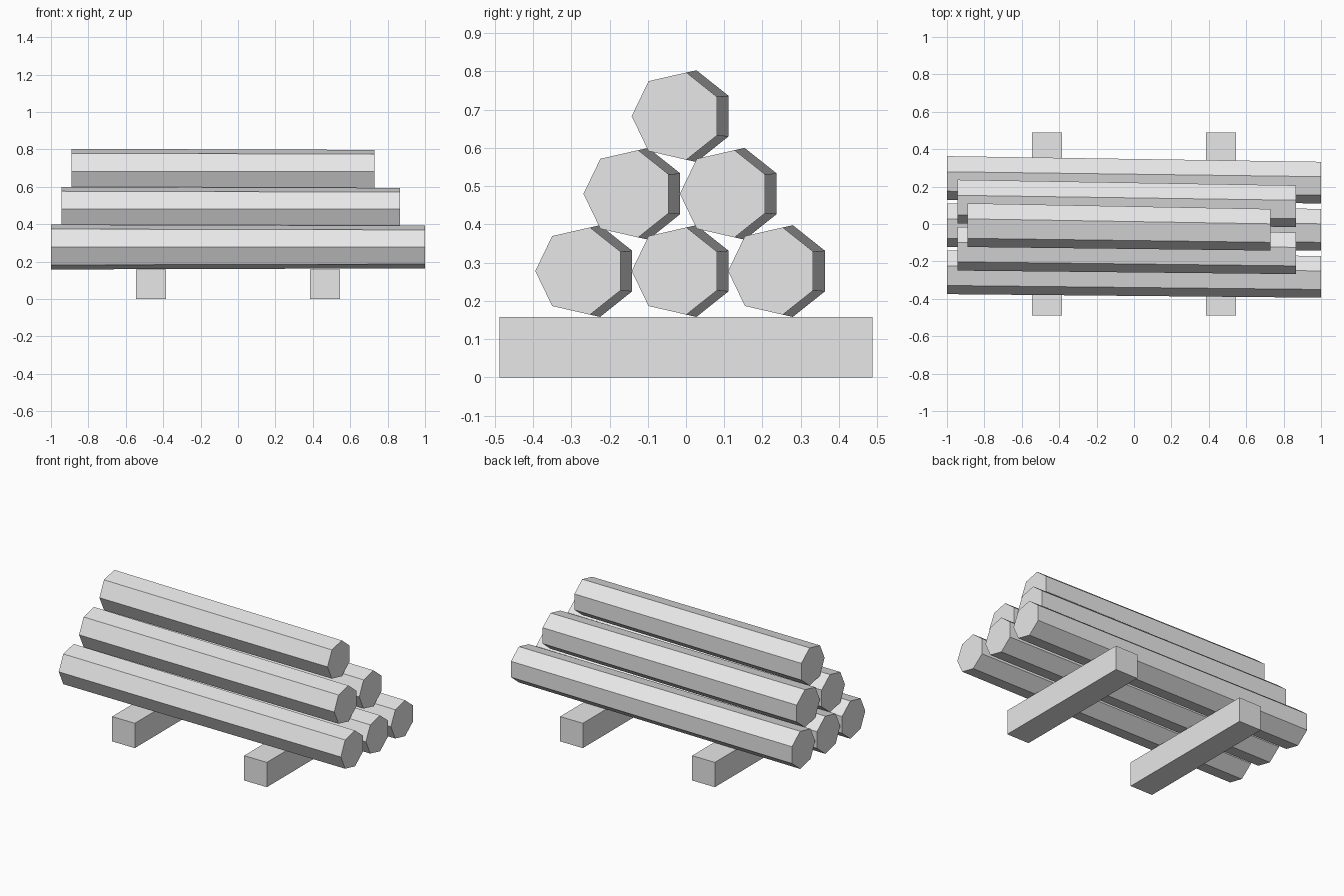
import bpy, bmesh
from math import pi, cos, sin

cube = bpy.data.objects.get("Cube")
if cube:
    bpy.data.objects.remove(cube)

grey = bpy.data.materials.new("plain_grey")
grey.use_nodes = True
colour = (0.8, 0.8, 0.8, 1)
grey.diffuse_color = colour
grey.node_tree.nodes["Principled BSDF"].inputs["Base Color"].default_value = colour

SIDES = 7


def finish(name, bm):
    bmesh.ops.recalc_face_normals(bm, faces=bm.faces)
    mesh = bpy.data.meshes.new(name)
    bm.to_mesh(mesh)
    bm.free()
    mesh.materials.append(grey)
    obj = bpy.data.objects.new(name, mesh)
    bpy.context.collection.objects.link(obj)


def log(name, x0, x1, y, z):
    """Seven-sided log along x, thinner and drifting forward at its left end."""
    bm = bmesh.new()
    rings = []
    for x, cy, r in ((x0, y, 0.123), (x1, y - 0.025, 0.117)):
        angles = [pi + 2 * pi * k / SIDES for k in range(SIDES)]
        rings.append([bm.verts.new((x, cy + r * cos(a), z + r * sin(a))) for a in angles])
    for ring in rings:
        bm.faces.new(ring)
    for k in range(SIDES):
        n = (k + 1) % SIDES
        bm.faces.new((rings[0][k], rings[0][n], rings[1][n], rings[1][k]))
    finish(name, bm)


def beam(name, x):
    bm = bmesh.new()
    bmesh.ops.create_cube(bm, size=1)
    bmesh.ops.scale(bm, vec=(0.16, 0.976, 0.158), verts=bm.verts)
    bmesh.ops.translate(bm, vec=(x, 0, 0.079), verts=bm.verts)
    finish(name, bm)


# Support beams
beam("right_support_beam", -0.465)
beam("left_support_beam", 0.465)

# Pyramid of logs: name, count, x range, height
rows = (("bottom", 3, -1.0, 1.0, 0.278),
        ("middle", 2, -0.945, 0.865, 0.48),
        ("top", 1, -0.89, 0.73, 0.683))
for row, count, x0, x1, z in rows:
    for i in range(count):
        log(f"{row}_log_{i + 1}", x0, x1, (i - (count - 1) / 2) * 0.252, z)
